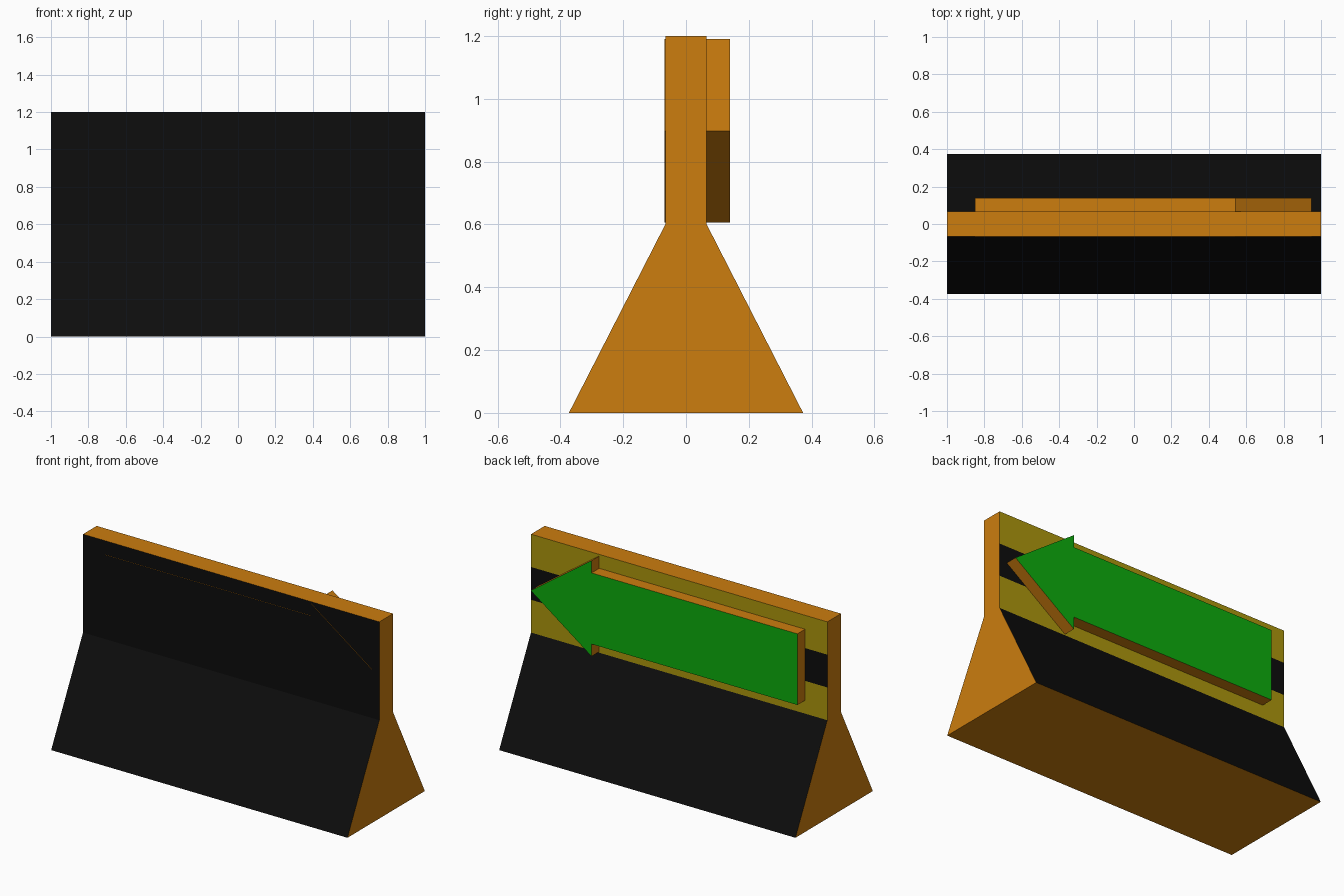
import bpy, bmesh

if "Cube" in bpy.data.objects:
    bpy.data.objects.remove(bpy.data.objects["Cube"])


def material(name, rgb):
    m = bpy.data.materials.new(name)
    m.diffuse_color = (*rgb, 1)
    m.use_nodes = True
    m.node_tree.nodes["Principled BSDF"].inputs["Base Color"].default_value = m.diffuse_color
    return m


ORANGE, BLACK, YELLOW, GREEN = range(4)
MATS = [
    material("orange", (0.604, 0.205, 0.0045)),
    material("black", (0.004, 0.004, 0.004)),
    material("yellow", (0.41, 0.305, 0.004)),
    material("green", (0.004, 0.41, 0.004)),
]


def prism(name, points, offset, side_mats, cap_mats):
    """Extrude a closed outline by offset; one material per side, two for the caps."""
    bm = bmesh.new()
    a = [bm.verts.new(p) for p in points]
    b = [bm.verts.new([c + d for c, d in zip(p, offset)]) for p in points]
    bm.faces.new(a).material_index = cap_mats[0]
    bm.faces.new(b[::-1]).material_index = cap_mats[1]
    n = len(points)
    for i in range(n):
        j = (i + 1) % n
        bm.faces.new((a[j], a[i], b[i], b[j])).material_index = side_mats[i]
    bmesh.ops.recalc_face_normals(bm, faces=bm.faces[:])
    me = bpy.data.meshes.new(name)
    bm.to_mesh(me)
    bm.free()
    for m in MATS:
        me.materials.append(m)
    ob = bpy.data.objects.new(name, me)
    bpy.context.collection.objects.link(ob)
    return ob


# Barrier cross-section: bottom, back slope, three back stripes, top, front wall, front slope
BASE, WALL = 0.373, 0.066
section = [(-BASE, 0), (BASE, 0), (WALL, 0.6), (WALL, 0.8), (WALL, 1.0),
           (WALL, 1.2), (-WALL, 1.2), (-WALL, 0.6)]
prism("barrier", [(-1, y, z) for y, z in section], (2, 0, 0),
      [ORANGE, BLACK, YELLOW, BLACK, YELLOW, ORANGE, BLACK, BLACK],
      (ORANGE, ORANGE))

# Arrow sign passing through the wall: black front, green back, orange rim
MID, SHAFT, HEAD = 0.898, 0.217, 0.292
lower = [(-0.85, -SHAFT), (0.54, -SHAFT), (0.54, -HEAD)]
outline = lower + [(0.95, 0)] + [(x, -z) for x, z in reversed(lower)]
prism("arrow_sign", [(x, -0.069, MID + z) for x, z in outline], (0, 0.209, 0),
      [ORANGE] * len(outline), (BLACK, GREEN))
